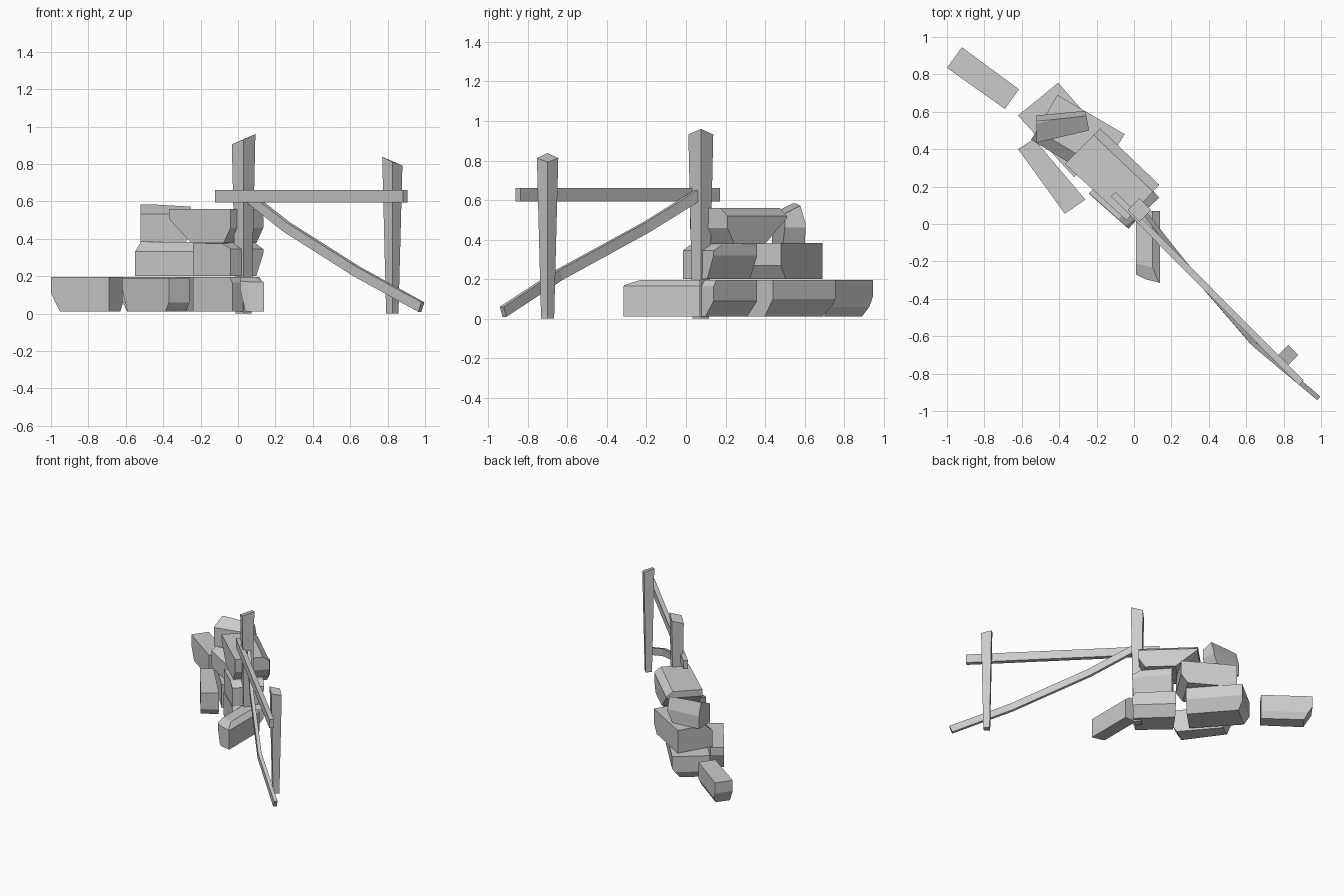
import bpy, bmesh
from mathutils import Vector

if "Cube" in bpy.data.objects:
    bpy.data.objects.remove(bpy.data.objects["Cube"])


def finish(name, bm):
    bmesh.ops.recalc_face_normals(bm, faces=bm.faces)
    me = bpy.data.meshes.new(name)
    bm.to_mesh(me)
    bm.free()
    ob = bpy.data.objects.new(name, me)
    bpy.context.collection.objects.link(ob)
    return ob


def loft(name, rings):
    """Skin a run of matching cross-sections and cap both ends."""
    bm = bmesh.new()
    vs = [[bm.verts.new(p) for p in r] for r in rings]
    n = len(rings[0])
    for a, b in zip(vs, vs[1:]):
        for i in range(n):
            j = (i + 1) % n
            bm.faces.new((a[i], a[j], b[j], b[i]))
    bm.faces.new(vs[0])
    bm.faces.new(vs[-1])
    return finish(name, bm)


def stone(name, plan, z0, z1, chips=()):
    """Block from a plan outline; each chip shears an edge:
    (edge number, inward distance, height, 'b'ottom or 't'op)."""
    bm = bmesh.new()
    low = [bm.verts.new((x, y, z0)) for x, y in plan]
    high = [bm.verts.new((x, y, z1)) for x, y in plan]
    n = len(plan)
    bm.faces.new(low)
    bm.faces.new(high)
    for i in range(n):
        j = (i + 1) % n
        bm.faces.new((low[i], low[j], high[j], high[i]))
    mid = sum((Vector(p) for p in plan), Vector((0, 0))) / n
    for e, inward, up, side in chips:
        a, b = Vector(plan[e]), Vector(plan[(e + 1) % n])
        d = (b - a).normalized()
        out = Vector((d.y, -d.x))
        if out.dot(a - mid) < 0:
            out = -out
        s = -1 if side == 'b' else 1
        zc = z0 + up if side == 'b' else z1 - up
        normal = Vector((out.x * up, out.y * up, s * inward))
        cut = bmesh.ops.bisect_plane(
            bm, geom=bm.verts[:] + bm.edges[:] + bm.faces[:],
            plane_co=(a.x, a.y, zc), plane_no=normal, clear_outer=True)
        edges = [g for g in cut['geom_cut'] if isinstance(g, bmesh.types.BMEdge)]
        bmesh.ops.holes_fill(bm, edges=edges)
    return finish(name, bm)


def post(name, x, y, r0, r1, tops):
    """Tapered square post turned 45 degrees, with a slanted top."""
    dirs = [(-1, 0), (0, -1), (1, 0), (0, 1)]
    loft(name, [[(x + r0 * a, y + r0 * b, 0) for a, b in dirs],
                [(x + r1 * a, y + r1 * b, z) for (a, b), z in zip(dirs, tops)]])


def rail(name, path, w, h):
    """Flat board swept along a bent path."""
    pts = [Vector(p) for p in path]
    rings = []
    for i, p in enumerate(pts):
        t = (pts[min(i + 1, len(pts) - 1)] - pts[max(i - 1, 0)]).normalized()
        s = t.cross(Vector((0, 0, 1))).normalized()
        u = s.cross(t)
        rings.append([p + s * (a * w / 2) + u * (b * h / 2)
                      for a, b in ((-1, -1), (1, -1), (1, 1), (-1, 1))])
    loft(name, rings)


# Fence posts
post("middle_post", 0.03, 0.075, 0.042, 0.063, (0.905, 0.932, 0.96, 0.932))
post("end_post", 0.825, -0.70, 0.033, 0.054, (0.838, 0.812, 0.792, 0.812))

# Fence rails: one level, one fallen and bent
rail("level_rail", [(-0.11, 0.16, 0.627), (0.895, -0.85, 0.627)], 0.035, 0.068)
rail("fallen_rail", [(0.055, 0.06, 0.625), (0.26, -0.2, 0.463),
                     (0.64, -0.64, 0.222), (0.98, -0.925, 0.035)], 0.026, 0.055)

# Bottom course of stones
stone("outer_stone", [(-1, .835), (-.92, .945), (-.615, .72), (-.69, .615)],
      0.01, 0.195, [(0, 0.06, 0.1, 'b'), (1, 0.025, 0.05, 'b')])
stone("front_stone", [(0.01, .07), (.14, .07), (.14, -.315), (.06, -.295), (.01, -.27)],
      0.012, 0.195, [(1, 0.04, 0.03, 't'), (2, 0.07, 0.025, 't'), (4, 0.03, 0.12, 'b')])
stone("leaning_stone", [(-.62, .4), (-.535, .455), (-.26, .13), (-.37, .055)],
      0.01, 0.19, [(0, 0.05, 0.12, 'b'), (2, 0.03, 0.05, 'b')])
stone("base_stone_right", [(-.24, .16), (-.03, -.025), (.13, .14), (-.1, .36)],
      0.01, 0.195, [(2, 0.06, 0.08, 'b'), (1, 0.02, 0.03, 't')])
stone("base_stone_left", [(-.62, .58), (-.405, .755), (-.13, .44), (-.32, .25)],
      0.01, 0.195, [(0, 0.04, 0.06, 'b'), (1, 0.06, 0.09, 'b')])

# Middle course of stones
stone("middle_stone_left", [(-.55, .45), (-.41, .69), (-.05, .48), (-.2, .24)],
      0.2, 0.382, [(3, 0.06, 0.05, 't'), (2, 0.05, 0.07, 'b')])
stone("middle_stone_right", [(-.24, .165), (-.04, -.015), (.135, .14), (-.06, .36)],
      0.2, 0.375, [(1, 0.06, 0.03, 't'), (2, 0.05, 0.12, 'b')])

# Top course of stones
stone("top_stone_right", [(-.37, .32), (-.18, .51), (.135, .21), (-.04, .02)],
      0.378, 0.56, [(0, 0.16, 0.13, 'b'), (2, 0.05, 0.08, 'b'), (1, 0.05, 0.04, 't')])
stone("top_stone_left", [(-.52, .58), (-.26, .605), (-.24, .5), (-.52, .435)],
      0.382, 0.582, [(2, 0.1, 0.05, 't'), (0, 0.03, 0.1, 't'), (1, 0.04, 0.08, 'b')])
